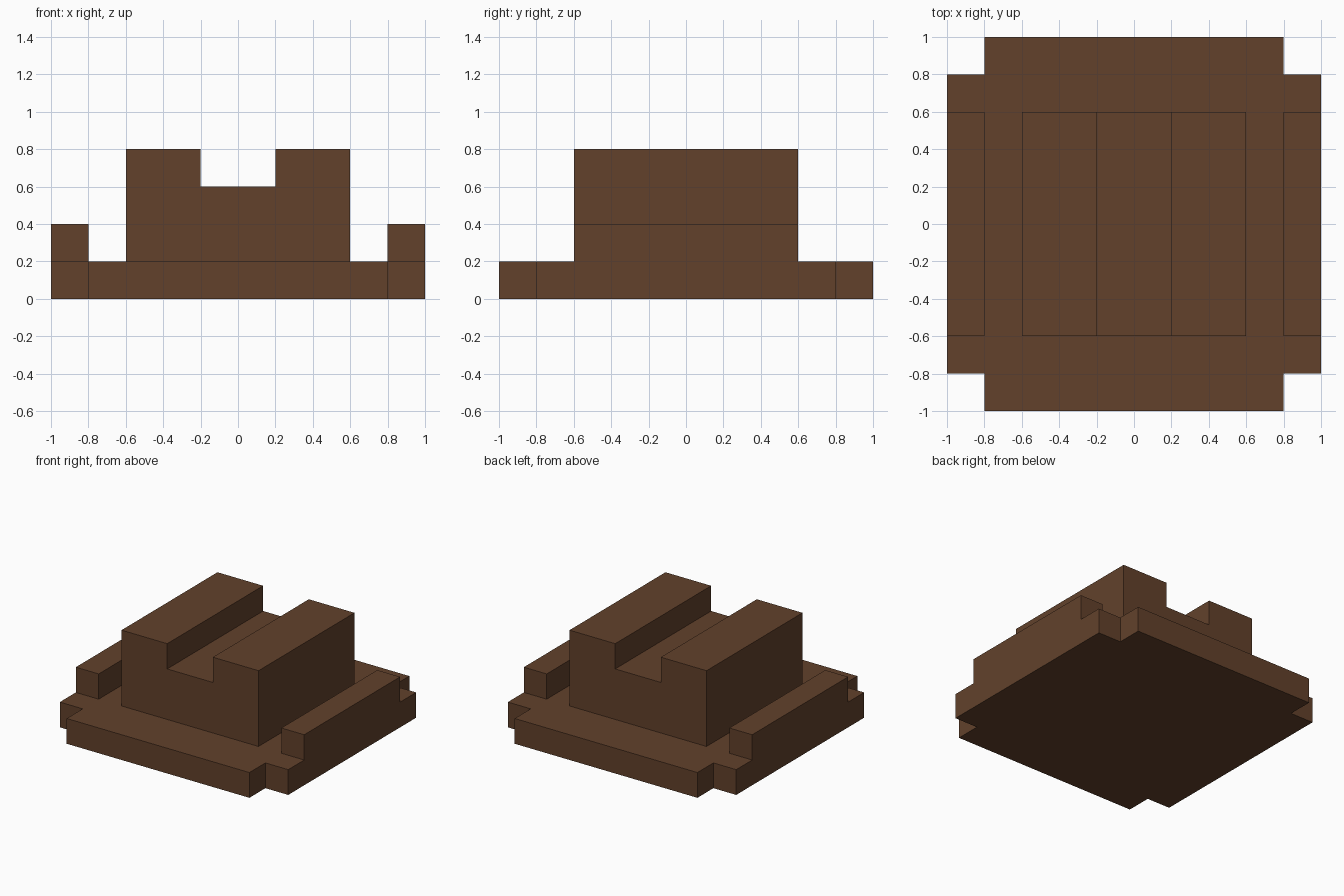
import bpy
import bmesh
from mathutils import Vector

cube = bpy.data.objects.get("Cube")
if cube:
    bpy.data.objects.remove(cube, do_unlink=True)

# Single brown material
brown = bpy.data.materials.new("dark brown")
brown.use_nodes = True
colour = (0.122, 0.053, 0.024, 1.0)
brown.diffuse_color = colour
brown.node_tree.nodes["Principled BSDF"].inputs["Base Color"].default_value = colour


def prism(name, points, direction):
    """Extrude a flat outline of 3D points along a direction."""
    bm = bmesh.new()
    face = bm.faces.new([bm.verts.new(p) for p in points])
    result = bmesh.ops.extrude_face_region(bm, geom=[face], use_keep_orig=True)
    moved = [g for g in result["geom"] if isinstance(g, bmesh.types.BMVert)]
    bmesh.ops.translate(bm, verts=moved, vec=Vector(direction))
    bmesh.ops.recalc_face_normals(bm, faces=bm.faces)
    mesh = bpy.data.meshes.new(name)
    bm.to_mesh(mesh)
    bm.free()
    mesh.materials.append(brown)
    obj = bpy.data.objects.new(name, mesh)
    bpy.context.collection.objects.link(obj)
    return obj


def mirrored(half):
    """Complete a right-half outline with its reflection across x = 0."""
    return half + [(-x, v) for x, v in reversed(half)]


# Base plate with square notches at the four corners
plan = mirrored([(0.8, -1), (0.8, -0.8), (1, -0.8), (1, 0.8), (0.8, 0.8), (0.8, 1)])
prism("base_plate", [(x, y, 0) for x, y in plan], (0, 0, 0.2))

# Central block with a channel running front to back
profile = mirrored([(0.6, 0.2), (0.6, 0.8), (0.2, 0.8), (0.2, 0.6)])
prism("channelled_block", [(x, -0.6, z) for x, z in profile], (0, 1.2, 0))

# Raised rails along both side edges
for side, s in (("left", 1), ("right", -1)):
    outline = [(0.8, 0.2), (1, 0.2), (1, 0.4), (0.8, 0.4)]
    prism(side + "_rail", [(s * x, -0.6, z) for x, z in outline], (0, 1.2, 0))
